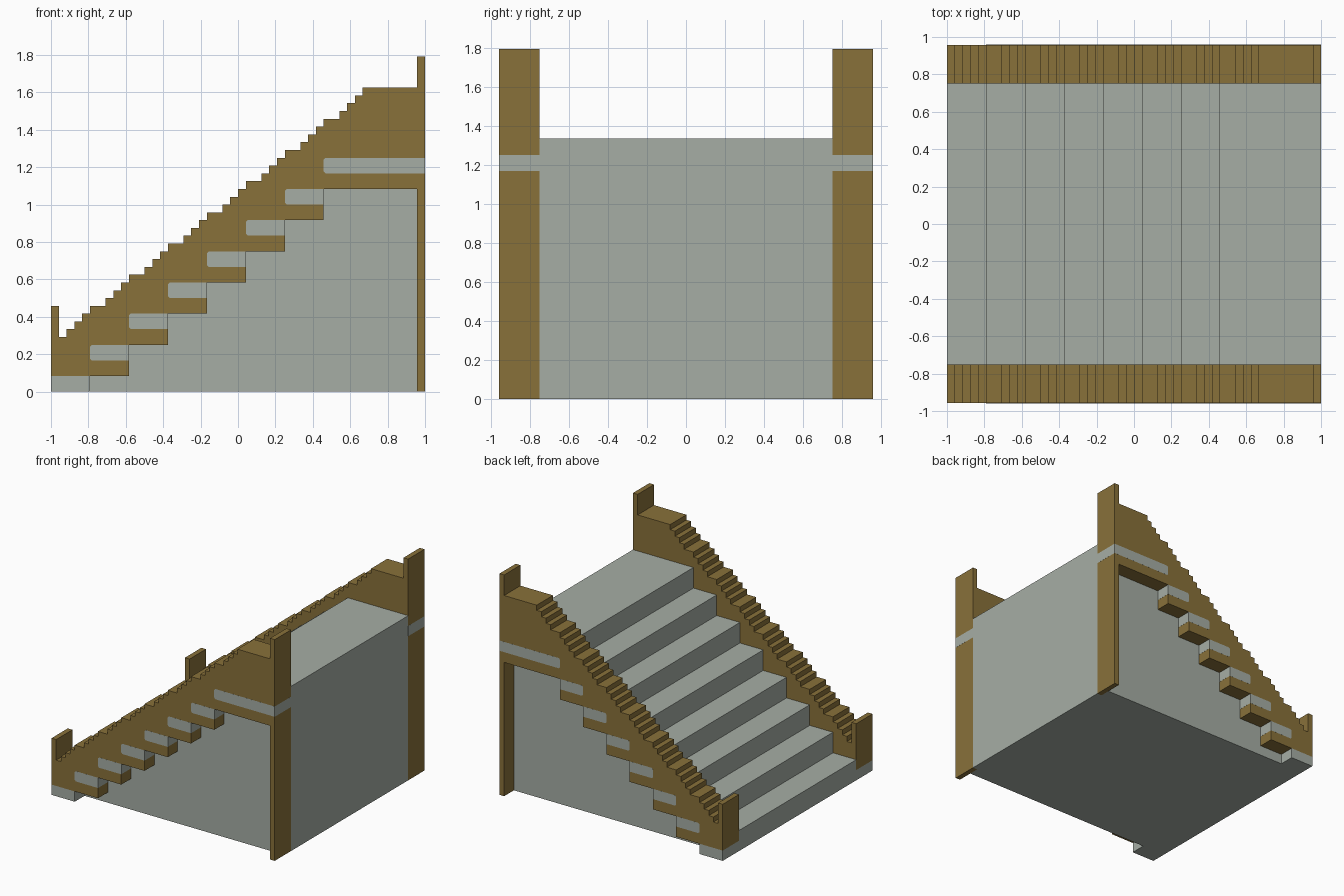
import bpy
import bmesh

cube = bpy.data.objects.get("Cube")
if cube:
    bpy.data.objects.remove(cube, do_unlink=True)

U = 1 / 24          # module: every dimension below is a multiple of this
RUN, RISE = 5, 4    # tread depth and riser height
INNER, WALL, OUTER = 18, 20, 23
LIP = 0.01          # how far inlaid bands stand proud


def make_material(name, rgb):
    mat = bpy.data.materials.new(name)
    mat.use_nodes = True
    color = (*rgb, 1)
    mat.diffuse_color = color
    bsdf = next(n for n in mat.node_tree.nodes if n.type == "BSDF_PRINCIPLED")
    bsdf.inputs["Base Color"].default_value = color
    return mat


stone = make_material("grey stone", (0.38, 0.42, 0.375))
wood = make_material("brown wood", (0.25, 0.165, 0.042))


def extrude_profile(name, profile, y0, y1, mat):
    """Extrude an (x, z) outline from y0 to y1."""
    bm = bmesh.new()
    face = bm.faces.new([bm.verts.new((x * U, y0 * U, z * U)) for x, z in profile])
    result = bmesh.ops.extrude_face_region(bm, geom=[face])
    moved = [g for g in result["geom"] if isinstance(g, bmesh.types.BMVert)]
    bmesh.ops.translate(bm, verts=moved, vec=(0, (y1 - y0) * U, 0))
    bmesh.ops.recalc_face_normals(bm, faces=bm.faces)
    mesh = bpy.data.meshes.new(name)
    bm.to_mesh(mesh)
    bm.free()
    mesh.materials.append(mat)
    obj = bpy.data.objects.new(name, mesh)
    bpy.context.collection.objects.link(obj)


# Solid flight of steps with a deep top landing
steps = [(24, 0), (-24, 0)]
for i in range(8):
    x, z = -24 + RUN * i, RISE * (i + 1)
    steps += [(x, z), (24 if i == 7 else x + RUN, z)]
extrude_profile("steps", steps, -INNER, INNER, stone)

# Stepped underside shared by the rails and the walls below them
underside = []
for i in range(1, 7):
    x, z = -24 + RUN * i, RISE * i - 2
    underside += [(x + RUN, z), (x + RUN, z + RISE)]
underside.append((23, 26))
wall = [(-19, 0), (-19, 2)] + underside + [(23, 0)]

# Finely stepped top of the rail, with a double-depth ledge at each tread
x, z = -23, 7
climb = [(x, z)]
while z < 39:
    x += 2 if z == 7 or (z - 11) % RISE == 0 else 1
    if z == 7:
        x = -22
    climb += [(x, z), (x, z + 1)]
    z += 1
climb.append((23, 39))

# Rail outline with tall end posts
rail = ([(-24, 2)] + underside + [(23, 0), (24, 0), (24, 43), (23, 43)]
        + climb[::-1] + [(-23, 11), (-24, 11)])

for side, label in ((-1, "front"), (1, "back")):
    extrude_profile(label + "_rail", rail, side * INNER, side * OUTER, wood)
    extrude_profile(label + "_wall", wall, side * INNER, side * WALL, stone)
    extrude_profile(label + "_rail_base", [(-24, 0), (-19, 0), (-19, 2), (-24, 2)],
                    side * INNER, side * OUTER, stone)
    # Inlaid stone bands, one per step, with clipped leading corners
    for i in range(1, 8):
        x0, z0 = -24 + RUN * i, RISE * i
        x1 = (24 if i == 7 else x0 + RUN) + LIP
        c = 0.25
        band = [(x0 + c, z0), (x1, z0), (x1, z0 + 2), (x0 + c, z0 + 2),
                (x0, z0 + 2 - c), (x0, z0 + c)]
        extrude_profile(f"{label}_band_{i}", band, side * INNER,
                        side * (OUTER + LIP), stone)
